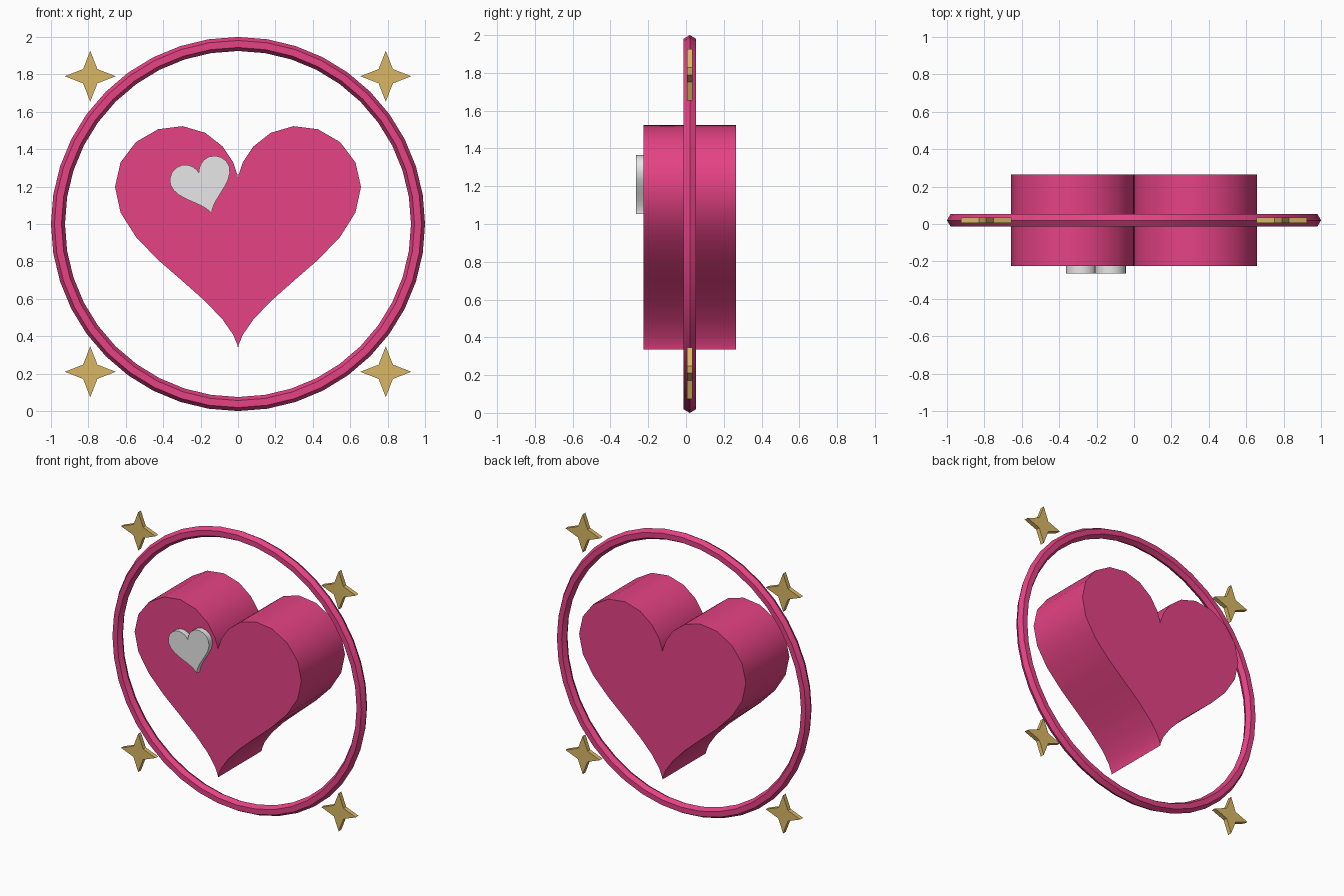
import bpy
import bmesh
from math import sin, cos, pi, radians
from mathutils import Matrix, Vector

cube = bpy.data.objects.get("Cube")
if cube:
    bpy.data.objects.remove(cube)

PLANE_Y = 0.02  # shared mid-plane of the heart, ring and stars


def material(name, rgb):
    mat = bpy.data.materials.new(name)
    mat.use_nodes = True
    mat.diffuse_color = (*rgb, 1)
    mat.node_tree.nodes["Principled BSDF"].inputs["Base Color"].default_value = (*rgb, 1)
    return mat


pink = material("pink", (0.78, 0.055, 0.23))
white = material("white", (0.85, 0.85, 0.85))
gold = material("gold", (0.70, 0.47, 0.13))


def finish(name, bm, mat, smooth=True):
    bmesh.ops.recalc_face_normals(bm, faces=bm.faces)
    mesh = bpy.data.meshes.new(name)
    bm.to_mesh(mesh)
    bm.free()
    mesh.materials.append(mat)
    obj = bpy.data.objects.new(name, mesh)
    bpy.context.collection.objects.link(obj)
    if smooth:
        bpy.ops.object.select_all(action="DESELECT")
        obj.select_set(True)
        bpy.context.view_layer.objects.active = obj
        bpy.ops.object.shade_smooth_by_angle(angle=radians(30))
    return obj


def prism(name, outline, y_front, y_back, mat, smooth=True):
    """Extrude an x-z outline along y."""
    bm = bmesh.new()
    face = bm.faces.new([bm.verts.new((x, y_front, z)) for x, z in outline])
    made = bmesh.ops.extrude_face_region(bm, geom=[face], use_keep_orig=True)
    verts = [v for v in made["geom"] if isinstance(v, bmesh.types.BMVert)]
    bmesh.ops.translate(bm, verts=verts, vec=(0, y_back - y_front, 0))
    return finish(name, bm, mat, smooth)


def heart_outline(scale, centre, tilt=0, steps=36):
    points = []
    for i in range(steps):
        t = 2 * pi * i / steps
        p = Vector((16 * sin(t) ** 3,
                    13 * cos(t) - 5 * cos(2 * t) - 2 * cos(3 * t) - cos(4 * t)))
        points.append(Matrix.Rotation(tilt, 2) @ p * scale + Vector(centre))
    return points


def star_outline(centre, outer, inner):
    return [(centre[0] + r * cos(i * pi / 4), centre[1] + r * sin(i * pi / 4))
            for i, r in enumerate([outer, inner] * 4)]


# Hearts: the thick body and the small tilted highlight on its front
prism("heart_body", heart_outline(0.0411, (0, 1.034)), -0.225, 0.265, pink)
prism("heart_highlight", heart_outline(0.0103, (-0.192, 1.22), 0.3), -0.265, -0.215, white)

# Ring with a hexagonal section, spun round the y axis
bm = bmesh.new()
section = [bm.verts.new((0.9625 + 0.0375 * cos(i * pi / 3), PLANE_Y + 0.0375 * sin(i * pi / 3), 1))
           for i in range(6)]
edges = [bm.edges.new((section[i - 1], section[i])) for i in range(6)]
bmesh.ops.spin(bm, geom=section + edges, cent=(0, 0, 1), axis=(0, 1, 0),
               angle=2 * pi, steps=40, use_merge=True)
bmesh.ops.remove_doubles(bm, verts=bm.verts, dist=0.0005)
finish("ring", bm, pink)

# Four-pointed stars at the corners
for side, x in (("left", 0.79), ("right", -0.79)):
    for level, z in (("upper", 1.79), ("lower", 0.21)):
        prism(f"{level}_{side}_star", star_outline((x, z), 0.136, 0.054),
              PLANE_Y - 0.015, PLANE_Y + 0.015, gold, smooth=False)
